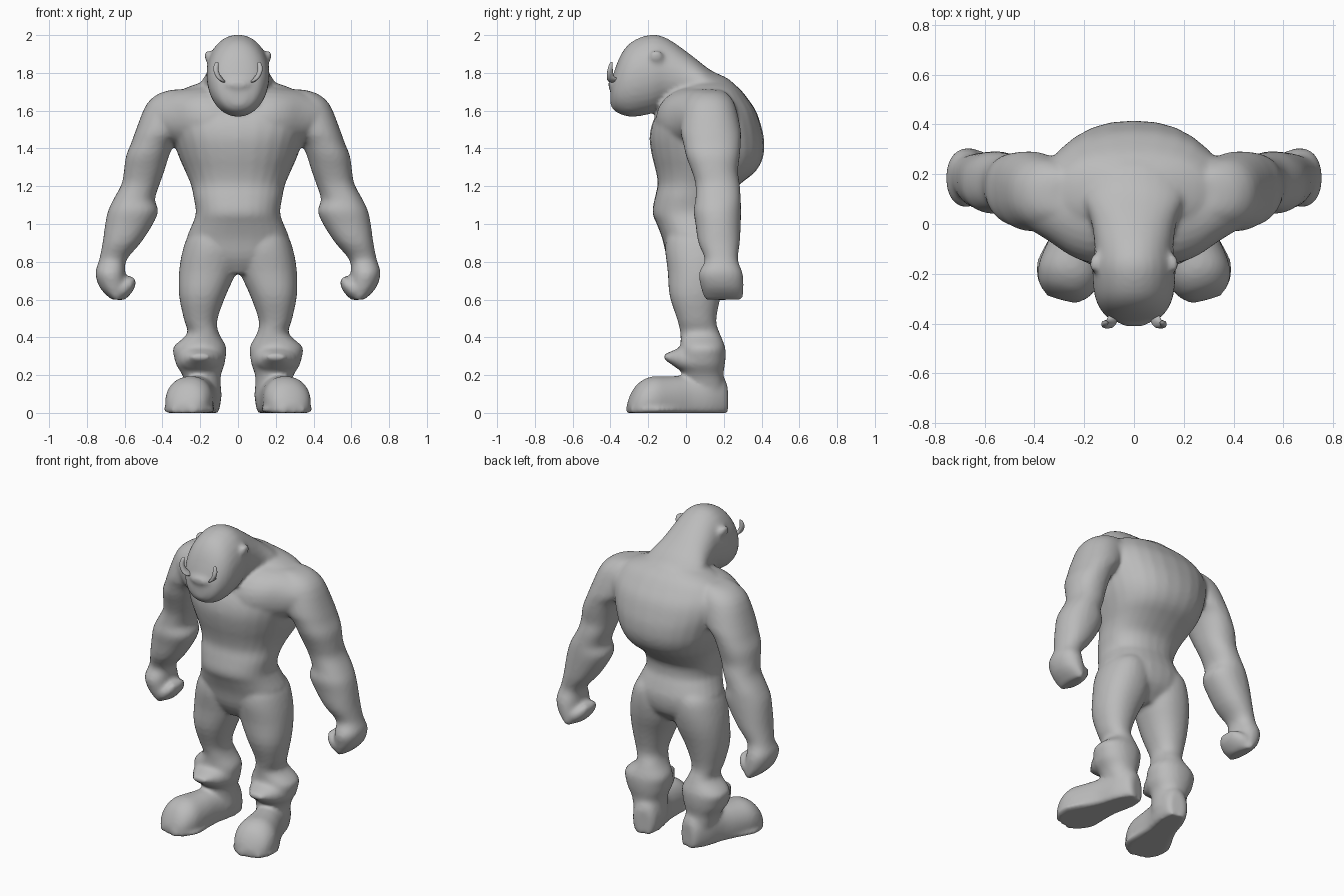
import bpy, bmesh, math
from mathutils import Vector

skin = bpy.data.materials.new("grey_skin")
skin.diffuse_color = (0.5, 0.5, 0.5, 1)
SIDES = 28


def blend(a, b, c, d, t):
    """Smooth curve between b and c."""
    m, n = (c - a) / 2, (d - b) / 2
    return ((2 * t**3 - 3 * t**2 + 1) * b + (t**3 - 2 * t**2 + t) * m
            + (3 * t**2 - 2 * t**3) * c + (t**3 - t**2) * n)


def loft(name, rings, power=2.2, floor=False, steps=3):
    """Closed tube through rings of (centre, half axis u, half axis v)."""
    rings = [[Vector(p) for p in r] for r in rings]
    dense = []
    for i in range(len(rings) - 1):
        four = [rings[max(i - 1, 0)], rings[i], rings[i + 1], rings[min(i + 2, len(rings) - 1)]]
        dense += [[blend(*(r[k] for r in four), s / steps) for k in range(3)] for s in range(steps)]
    dense.append(rings[-1])
    bm = bmesh.new()
    loops = []
    for c, u, v in dense:
        loop = []
        for i in range(SIDES):
            a = 2 * math.pi * i / SIDES
            ca, sa = math.cos(a), math.sin(a)
            p = (c + u * math.copysign(abs(ca) ** (2 / power), ca)
                 + v * math.copysign(abs(sa) ** (2 / power), sa))
            if floor:
                p.z = max(p.z, 0)
            loop.append(bm.verts.new(p))
        loops.append(loop)
    for a, b in zip(loops, loops[1:]):
        for i in range(SIDES):
            j = (i + 1) % SIDES
            bm.faces.new((a[i], a[j], b[j], b[i]))
    bm.faces.new(loops[0][::-1])
    bm.faces.new(loops[-1])
    bmesh.ops.recalc_face_normals(bm, faces=bm.faces)
    me = bpy.data.meshes.new(name)
    bm.to_mesh(me)
    bm.free()
    ob = bpy.data.objects.new(name, me)
    bpy.context.collection.objects.link(ob)
    me.materials.append(skin)
    return ob


def level(z, x0, x1, y0, y1):
    """Horizontal ring from its extents."""
    return (((x0 + x1) / 2, (y0 + y1) / 2, z), ((x1 - x0) / 2, 0, 0), (0, (y1 - y0) / 2, 0))


def upright(y, rx, z0, z1):
    """Ring facing front to back, from its extents."""
    return ((0, y, (z0 + z1) / 2), (rx, 0, 0), (0, 0, (z1 - z0) / 2))


def sideways(x, y0, y1, z0, z1):
    """Ring facing left to right, from its extents."""
    return ((x, (y0 + y1) / 2, (z0 + z1) / 2), (0, (y1 - y0) / 2, 0), (0, 0, (z1 - z0) / 2))


def mirrored(ob):
    """Copy of a part on the other side."""
    twin = ob.copy()
    twin.data = ob.data.copy()
    twin.name = ob.name + "_mirrored"
    bpy.context.collection.objects.link(twin)
    for v in twin.data.vertices:
        v.co.x *= -1
    twin.data.flip_normals()
    return twin


# Torso: pelvis, waist, chest and humped back
torso = loft("torso", [level(z, -w, w, f, b) for z, w, f, b in [
    (.735, .07, -.05, .14), (.82, .24, -.10, .225), (.92, .27, -.125, .245),
    (1.0, .242, -.155, .225), (1.06, .223, -.178, .205), (1.14, .235, -.165, .215),
    (1.21, .25, -.15, .285), (1.28, .28, -.16, .37), (1.36, .315, -.18, .41),
    (1.45, .345, -.193, .413), (1.53, .37, -.18, .395), (1.6, .37, -.145, .37),
    (1.66, .35, -.1, .33), (1.715, .29, -.03, .285), (1.76, .16, .02, .23)]], 2.3)

# Head and thick neck leaning forward
head = loft("head", [upright(*r) for r in [
    (-.4, .04, 1.63, 1.74), (-.38, .1, 1.60, 1.81), (-.34, .137, 1.578, 1.905),
    (-.28, .16, 1.567, 1.97), (-.18, .167, 1.585, 2.003), (-.095, .158, 1.62, 1.98),
    (.02, .175, 1.6, 1.9), (.13, .22, 1.55, 1.815), (.23, .2, 1.5, 1.765),
    (.31, .12, 1.5, 1.68)]], 2.05)

# Sloping shoulder joining chest and arm
shoulder = loft("shoulder", [sideways(*r) for r in [
    (0, -.15, .33, 1.36, 1.7), (.15, -.16, .33, 1.36, 1.73), (.25, -.13, .3, 1.4, 1.72),
    (.34, -.07, .27, 1.42, 1.705), (.43, -.015, .25, 1.46, 1.67)]])

# Arm from shoulder to fist
arm = loft("arm", [level(*r) for r in [
    (1.712, .2, .34, .05, .18), (1.69, .2, .42, .02, .22), (1.63, .22, .487, -.015, .26),
    (1.5, .27, .54, -.03, .29), (1.43, .335, .565, -.015, .29), (1.36, .365, .593, .0, .285),
    (1.28, .39, .604, .03, .275), (1.21, .415, .617, .05, .285), (1.13, .44, .66, .05, .29),
    (1.07, .422, .688, .04, .292), (1.0, .45, .703, .05, .29), (.9, .515, .717, .065, .285),
    (.81, .59, .735, .10, .275), (.74, .597, .755, .068, .3), (.66, .59, .73, .08, .305),
    (.6, .61, .67, .1, .3)]])

# Curled fingers
fingers = loft("fingers", [
    ((.68, .19, .67), (.03, 0, .07), (0, .1, 0)),
    ((.62, .19, .655), (.02, 0, .055), (0, .105, 0)),
    ((.575, .185, .685), (.025, 0, .03), (0, .085, 0)),
    ((.555, .18, .715), (.015, 0, .01), (0, .05, 0))])

# Leg with rounded calf
leg = loft("leg", [level(*r) for r in [
    (1.0, .04, .2, -.06, .18), (.94, .01, .262, -.1, .225), (.86, -.01, .293, -.11, .235),
    (.75, .008, .312, -.097, .22), (.62, .065, .312, -.087, .185), (.49, .11, .285, -.045, .16),
    (.42, .10, .268, -.03, .18), (.35, .062, .342, -.03, .207), (.295, .065, .338, -.04, .21),
    (.25, .073, .325, -.035, .205), (.19, .092, .29, -.015, .198), (.08, .085, .26, .0, .215)]])

# Pointed flap at the front of the calf
flap = loft("flap", [
    ((.2, .04, .285), (.13, 0, 0), (0, 0, .09)),
    ((.2, -.03, .285), (.1, 0, 0), (0, 0, .062)),
    ((.2, -.118, .297), (.04, 0, 0), (0, 0, .012))], steps=1)


# Boot turned outwards, flat on the ground
def boot_ring(t, w, h, lift=0):
    c = Vector((.155, .215, 0)).lerp(Vector((.29, -.305, 0)), t)
    return (c + Vector((0, 0, h / 2 - lift)), Vector((.967, .255, 0)) * w, (0, 0, h / 2 + lift))


boot = loft("boot", [boot_ring(*r) for r in [
    (0, .045, .15, .02), (.05, .072, .2, .02), (.2, .092, .23, .03), (.4, .095, .2, .03),
    (.6, .113, .194, .03), (.77, .126, .192, .03), (.89, .113, .158, .03), (.96, .085, .105, .02),
    (1, .05, .05, .02)]], 2.15, True)
sole = loft("sole", [boot_ring(*r) for r in [
    (.3, .08, .03), (.5, .1, .03), (.75, .136, .032), (.9, .115, .032),
    (1, .06, .03)]], 5, True)

# Small ear
ear = loft("ear", [
    ((.12, -.15, 1.86), (0, .035, 0), (0, 0, .04)),
    ((.155, -.155, 1.88), (0, .037, 0), (0, 0, .038)),
    ((.176, -.165, 1.895), (0, .022, 0), (0, 0, .02))])

# Tusk curving up from the mouth
tusk = loft("tusk", [
    ((x, y, z), (r, 0, r * .4), (0, r, r * .4)) for x, y, z, r in [
        (.075, -.34, 1.755, .02), (.09, -.392, 1.765, .02), (.108, -.402, 1.79, .017),
        (.117, -.402, 1.82, .014), (.112, -.397, 1.85, .009), (.108, -.394, 1.857, .003)]])
mirrored(tusk)

# Snout ridge between the tusks
snout = loft("snout", [upright(-.33, .1, 1.7, 1.78), upright(-.385, .08, 1.71, 1.77),
                       upright(-.41, .04, 1.72, 1.755)])

# Fuse the flesh parts into one smooth skin
parts = [head, snout]
for part in (shoulder, arm, fingers, leg, flap, boot, sole, ear):
    parts += [part, mirrored(part)]
bpy.ops.object.select_all(action='DESELECT')
for ob in parts + [torso]:
    ob.select_set(True)
bpy.context.view_layer.objects.active = torso
bpy.ops.object.join()
torso.name = "body"
remesh = torso.modifiers.new("fuse", 'REMESH')
remesh.mode = 'VOXEL'
remesh.voxel_size = .012
remesh.use_smooth_shade = True
soften = torso.modifiers.new("soften", 'SMOOTH')
soften.factor = .5
soften.iterations = 7

for ob in bpy.context.scene.objects:
    for poly in ob.data.polygons:
        poly.use_smooth = True
